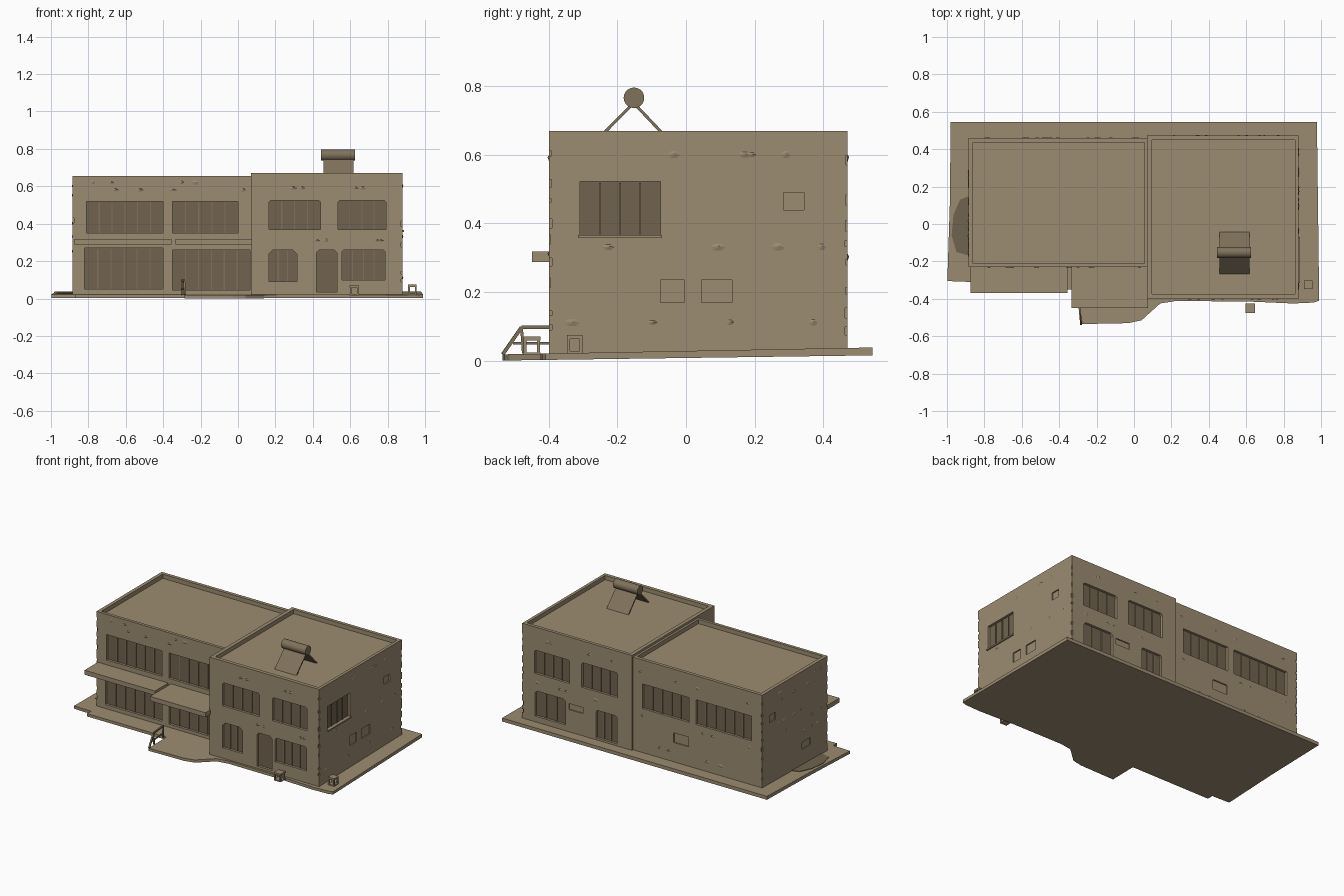
import bpy, bmesh, math, random
from mathutils import Vector

if "Cube" in bpy.data.objects:
    bpy.data.objects.remove(bpy.data.objects["Cube"])

random.seed(4)


def material(name, rgb):
    m = bpy.data.materials.new(name)
    m.diffuse_color = (*rgb, 1)
    m.use_nodes = True
    m.node_tree.nodes["Principled BSDF"].inputs["Base Color"].default_value = m.diffuse_color
    return m


TAN = material("tan plaster", (0.335, 0.262, 0.165))
DARK = material("dull brown glass", (0.165, 0.127, 0.078))
METAL = material("weathered brown", (0.215, 0.167, 0.105))


def finish(name, bm, mat):
    bmesh.ops.recalc_face_normals(bm, faces=bm.faces)
    me = bpy.data.meshes.new(name)
    bm.to_mesh(me)
    bm.free()
    me.materials.append(mat)
    ob = bpy.data.objects.new(name, me)
    bpy.context.collection.objects.link(ob)
    return ob


def add_prism(bm, pts, place, d0, d1):
    """Extrude a 2D outline between depths d0 and d1, mapped by place(u, v, d)."""
    a = [bm.verts.new(place(u, v, d0)) for u, v in pts]
    b = [bm.verts.new(place(u, v, d1)) for u, v in pts]
    bm.faces.new(a)
    bm.faces.new(b)
    for i in range(len(a)):
        j = (i + 1) % len(a)
        bm.faces.new((a[i], a[j], b[j], b[i]))


def add_box(bm, x0, x1, y0, y1, z0, z1):
    add_prism(bm, [(x0, y0), (x1, y0), (x1, y1), (x0, y1)], lambda u, v, d: (u, v, d), z0, z1)


def box(name, dims, mat):
    bm = bmesh.new()
    add_box(bm, *dims)
    return finish(name, bm, mat)


def add_bar(bm, p, q, w=0.01):
    """Square bar between two points."""
    p, q = Vector(p), Vector(q)
    rot = (q - p).to_track_quat('Z', 'Y')
    h = w / 2
    add_prism(bm, [(-h, -h), (h, -h), (h, h), (-h, h)],
              lambda u, v, d: p + rot @ Vector((u, v, d)), 0, (q - p).length)


def outline(u0, u1, z0, z1, cut=0.0):
    """Rectangle, optionally with clipped upper corners."""
    if not cut:
        return [(u0, z0), (u1, z0), (u1, z1), (u0, z1)]
    return [(u0, z0), (u1, z0), (u1, z1 - cut), (u1 - cut, z1), (u0 + cut, z1), (u0, z1 - cut)]


def wall(side, at):
    """Map (along, height, inward depth) onto a wall plane."""
    return {'front': lambda u, v, d: (u, at + d, v), 'back': lambda u, v, d: (u, at - d, v),
            'right': lambda u, v, d: (at - d, u, v), 'left': lambda u, v, d: (at + d, u, v)}[side]


def building(name, dims, roof, openings, vents, patch_walls, corners):
    """Block with sunken roof, recessed windows, vents and chipped corners."""
    body = box(name, dims, TAN)
    x0, x1, y0, y1, z0, z1 = dims
    cut, panes, bars = bmesh.new(), bmesh.new(), bmesh.new()
    add_box(cut, *roof, z1 - 0.028, z1 + 0.1)
    for side, at, u0, u1, a, b, clip, n in openings:
        w = wall(side, at)
        add_prism(cut, outline(u0, u1, a, b, clip), w, -0.05, 0.022)
        add_prism(panes, outline(u0, u1, a, b, clip), w, 0.016, 0.0219)
        for i in range(1, n):
            u = u0 + (u1 - u0) * i / n
            add_prism(bars, outline(u - 0.003, u + 0.003, a, b - 0.004), w, 0.011, 0.017)
    for side, at, u0, u1, a, b in vents:
        add_prism(cut, outline(u0, u1, a, b), wall(side, at), -0.05, 0.008)
    for cx, cy in corners:
        for i in range(9):
            z = 0.09 + 0.063 * i + random.uniform(-0.015, 0.015)
            s, h = random.uniform(0.004, 0.009), random.uniform(0.006, 0.016)
            add_box(cut, cx - s, cx + s, cy - s, cy + s, z - h, z + h)
    cutter = finish("cutter", cut, TAN)
    mod = body.modifiers.new("openings", 'BOOLEAN')
    mod.operation, mod.solver, mod.use_self, mod.object = 'DIFFERENCE', 'EXACT', True, cutter
    bpy.context.view_layer.objects.active = body
    bpy.ops.object.modifier_apply(modifier=mod.name)
    bpy.data.objects.remove(cutter)
    finish(name + "_window_panes", panes, DARK)
    finish(name + "_window_bars", bars, METAL)
    # shallow uneven plaster lumps
    lumps = bmesh.new()
    for side, at, u0, u1, zs in patch_walls:
        w = wall(side, at)
        for z in zs:
            for _ in range(4):
                c, hu, hv = random.uniform(u0, u1), random.uniform(.012, .03), random.uniform(.008, .015)
                ring = [lumps.verts.new(w(c + hu * math.cos(t), z + hv * math.sin(t), 0.001))
                        for t in [k * math.tau / 6 for k in range(6)]]
                top = lumps.verts.new(w(c + hu * 0.2, z + hv * 0.3, -0.004))
                for k in range(6):
                    lumps.faces.new((ring[k], ring[(k + 1) % 6], top))
    finish(name + "_plaster_lumps", lumps, TAN)


# left wing
building("left_wing", (-0.885, 0.08, -0.23, 0.46, 0.015, 0.655), (-0.862, 0.055, -0.21, 0.437), [
    ('front', -0.23, -0.81, -0.40, 0.35, 0.52, 0, 6), ('front', -0.23, -0.35, 0.0, 0.35, 0.52, 0, 5),
    ('front', -0.23, -0.82, -0.40, 0.05, 0.27, 0, 6), ('front', -0.23, -0.35, 0.065, 0.045, 0.26, 0, 6),
    ('back', 0.46, -0.805, -0.395, 0.33, 0.495, 0, 6), ('back', 0.46, -0.345, 0.0, 0.33, 0.495, 0, 5)],
    [('back', 0.46, -0.34, -0.23, 0.165, 0.23), ('left', -0.885, 0.32, 0.38, 0.44, 0.49),
     ('left', -0.885, -0.05, 0.04, 0.13, 0.18)],
    [('front', -0.23, -0.83, 0.03, (0.58, 0.62)), ('back', 0.46, -0.83, 0.03, (0.1, 0.28, 0.57)),
     ('left', -0.885, -0.18, 0.28, (0.25, 0.33, 0.4, 0.55, 0.6))],
    [(-0.885, -0.23), (-0.885, 0.46)])

# taller right wing
R = 0.88
building("right_wing", (0.07, R, -0.40, 0.472, 0.015, 0.67), (0.095, 0.86, -0.375, 0.45), [
    ('front', -0.40, 0.165, 0.44, 0.37, 0.525, 0.01, 4), ('front', -0.40, 0.535, 0.79, 0.37, 0.525, 0.01, 4),
    ('front', -0.40, 0.165, 0.315, 0.09, 0.26, 0.022, 3), ('front', -0.40, 0.42, 0.53, 0.035, 0.26, 0.015, 1),
    ('front', -0.40, 0.555, 0.785, 0.10, 0.26, 0.01, 4),
    ('back', 0.472, 0.53, 0.79, 0.36, 0.515, 0.01, 4), ('back', 0.472, 0.175, 0.44, 0.36, 0.525, 0.01, 4),
    ('back', 0.472, 0.56, 0.785, 0.075, 0.245, 0.015, 3), ('back', 0.472, 0.18, 0.335, 0.05, 0.235, 0.01, 3),
    ('right', R, -0.31, -0.075, 0.365, 0.522, 0, 4)],
    [('right', R, 0.285, 0.345, 0.44, 0.49), ('right', R, -0.075, -0.005, 0.17, 0.235),
     ('right', R, 0.045, 0.135, 0.17, 0.235), ('back', 0.472, 0.43, 0.535, 0.185, 0.225)],
    [('front', -0.40, 0.12, 0.83, (0.31, 0.59)), ('back', 0.472, 0.12, 0.83, (0.3, 0.59)),
     ('right', R, -0.35, 0.42, (0.11, 0.33, 0.6))],
    [(R, -0.40), (R, 0.472)])
# sill under the side window
box("side_window_sill", (R - 0.005, R + 0.008, -0.315, -0.07, 0.357, 0.366), TAN)

# pavement slab, thinner and lower towards the porch
edge = [(-0.98, 0.545), (-0.985, 0.1), (-0.998, -0.305), (-0.87, -0.31), (-0.87, -0.35), (-0.285, -0.35),
        (-0.285, -0.535), (-0.03, -0.53), (0.04, -0.515), (0.09, -0.47), (0.14, -0.425), (0.22, -0.412),
        (0.6, -0.414), (0.85, -0.425), (0.96, -0.42), (0.99, -0.41), (0.985, 0.0), (0.978, 0.545)]


def slab_point(u, v, d):
    t = (v + 0.535) / 1.08
    return (u, v, 0.015 * t + d * (0.018 + 0.005 * t))


bm = bmesh.new()
add_prism(bm, edge, slab_point, 0, 1)
finish("pavement_slab", bm, TAN)

# worn dark patch on the pavement at the left wall
bm = bmesh.new()
add_prism(bm, [(-0.88, 0.15), (-0.93, 0.13), (-0.965, 0.05), (-0.975, -0.06), (-0.95, -0.15), (-0.88, -0.17)],
          lambda u, v, d: Vector(slab_point(u, v, 1)) + Vector((0, 0, d)), 0, 0.003)
finish("pavement_stain", bm, DARK)

# entrance canopies
box("long_canopy", (-0.875, -0.355, -0.37, -0.22, 0.288, 0.318), TAN)
box("door_canopy", (-0.335, 0.075, -0.45, -0.22, 0.288, 0.318), TAN)

# roof ventilator: two leaning plates under a round cap
for name, foot in (("front_vent_plate", -0.265), ("back_vent_plate", -0.045)):
    bm = bmesh.new()
    s = 0.012
    add_prism(bm, [(foot - s / 2, 0.638), (foot + s / 2, 0.638), (-0.153 + s / 2, 0.752), (-0.153 - s / 2, 0.752)],
              lambda u, v, d: (d, u, v), 0.457, 0.617)
    finish(name, bm, METAL)
bpy.ops.mesh.primitive_cylinder_add(vertices=20, radius=0.03, depth=0.18, location=(0.535, -0.152, 0.767),
                                    rotation=(0, math.pi / 2, 0))
cap = bpy.context.object
cap.name = "round_vent_cap"
cap.data.materials.append(METAL)
bpy.ops.object.shade_smooth_by_angle()

# porch handrail
bm = bmesh.new()
lo, hi, end = (-0.283, -0.535, 0.018), (-0.288, -0.48, 0.097), (-0.30, -0.36, 0.097)
add_bar(bm, lo, hi)
add_bar(bm, hi, end)
add_bar(bm, (-0.288, -0.475, 0.02), hi, 0.008)
add_bar(bm, (-0.3, -0.365, 0.02), end, 0.008)
add_bar(bm, (-0.286, -0.505, 0.05), (-0.3, -0.36, 0.05), 0.007)
finish("porch_handrail", bm, METAL)

# small open-framed stools
for name, cx, cy, z0, size in (("front_stool", 0.622, -0.45, 0.016, 0.05), ("corner_stool", 0.932, -0.325, 0.02, 0.046)):
    bm = bmesh.new()
    h = size / 2
    for sx in (-1, 1):
        for sy in (-1, 1):
            add_bar(bm, (cx + sx * (h - .005), cy + sy * (h - .005), z0),
                    (cx + sx * (h - .005), cy + sy * (h - .005), z0 + 0.045), 0.009)
    add_box(bm, cx - h, cx + h, cy - h, cy + h, z0 + 0.043, z0 + 0.054)
    add_box(bm, cx - h, cx + h, cy - h, cy + h, z0, z0 + 0.008)
    finish(name, bm, TAN)
